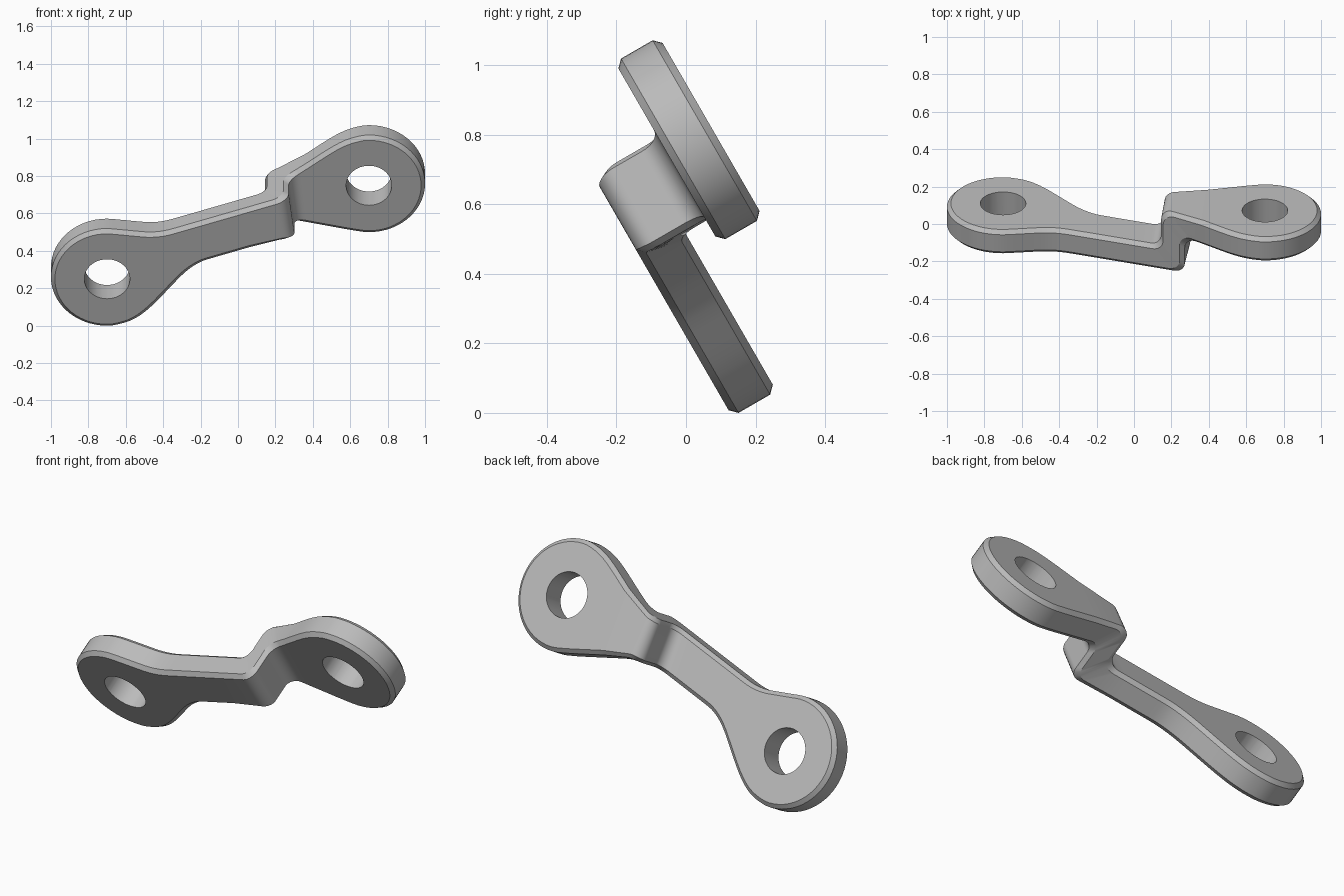
import bpy, bmesh, math
from mathutils import Vector

cube = bpy.data.objects.get("Cube")
if cube:
    bpy.data.objects.remove(cube)

R, HOLE, CHAMFER, THICK = 0.3, 0.122, 0.021, 0.147
LOW, HIGH = 0.108, 0.325              # underside heights of the two plates
EYES = [(-0.7, 0.236), (0.7, 0.688)]  # eye centres in the plate plane
TILT = math.radians(30)
# Straight tangent runs along the two long edges, between the eyes
EDGES = {1: [(-0.655, 0.532), (-0.43, 0.508), (0.265, 0.739), (0.52, 0.929)],
         -1: [(-0.47, 0.044), (-0.243, 0.319), (0.235, 0.479), (0.638, 0.394)]}


def raw_edge(x, side):
    pts = EDGES[side]
    if x <= pts[0][0] or x >= pts[-1][0]:
        cx, cv = EYES[0] if x < 0 else EYES[1]
        return cv + side * math.sqrt(max(0, R * R - (x - cx) ** 2))
    for (xa, va), (xb, vb) in zip(pts, pts[1:]):
        if x <= xb:
            return va + (vb - va) * (x - xa) / (xb - xa)


def edge(x, side):
    """Outline height with its corners rounded off."""
    w = max(0, min(0.07, 0.7 - abs(x)))
    return sum(raw_edge(x + w * i / 4, side) for i in range(-4, 5)) / 9


def outline_point(x, side, inset):
    # Slightly skew the step across the bar
    skew = 0.15 * max(0, 1 - abs(x - 0.22) / 0.4)
    x -= skew * (edge(x, side) - 0.61)
    v = edge(x, side)
    if abs(x) >= 0.7:
        cx, cv = EYES[0] if x < 0 else EYES[1]
        normal = Vector((x - cx, v - cv))
    else:
        d = 0.004
        slope = (edge(x + d, side) - edge(x - d, side)) / (2 * d)
        normal = Vector((-slope * side, side))
    return Vector((x, v)) - normal.normalized() * inset


def to_world(x, v, n):
    return Vector((x, n * math.cos(TILT) - v * math.sin(TILT),
                   v * math.cos(TILT) + n * math.sin(TILT)))


def step_profile(x_wall, n_low, n_high, r=0.06, steps=8):
    """S-shaped rise from one plate level to the other."""
    pts = []
    for i in range(steps + 1):
        a = math.pi / 2 * i / steps
        pts.append((x_wall - r + r * math.sin(a), n_low + r - r * math.cos(a)))
    for i in range(steps + 1):
        a = math.pi / 2 * i / steps
        pts.append((x_wall + r - r * math.cos(a), n_high - r + r * math.sin(a)))
    return pts


# Stations along the link: (upper point, lower point)
ring = [0.7 + R * math.cos(math.radians(a)) for a in range(0, 127, 6)]
left = [-x for x in ring] + [-0.49 + 0.03 * i for i in range(19)]
right = [0.38 + 0.03 * i for i in range(5)] + ring[::-1]
stations = [((x, LOW + THICK), (x, LOW)) for x in left]
stations += zip(step_profile(0.15, LOW + THICK, HIGH + THICK),
                step_profile(0.28, LOW, HIGH))
stations += [((x, HIGH + THICK), (x, HIGH)) for x in right]

# Loft an eight-sided chamfered section through the stations
bm = bmesh.new()
f = CHAMFER / THICK
loops = []
for up, low in stations:
    up, low = Vector(up), Vector(low)
    half = [(0, CHAMFER), (f, 0), (1 - f, 0), (1, CHAMFER)]
    section = [(1, t, c) for t, c in half] + [(-1, t, c) for t, c in half[::-1]]
    loop = []
    for side, t, inset in section:
        x, n = up.lerp(low, t)
        px, pv = outline_point(x, side, inset)
        loop.append(bm.verts.new(to_world(px, pv, n)))
    loops.append(loop)
for a, b in zip(loops, loops[1:]):
    for i in range(8):
        j = (i + 1) % 8
        bm.faces.new((a[i], a[j], b[j], b[i]))
bmesh.ops.remove_doubles(bm, verts=bm.verts[:], dist=0.0003)
bmesh.ops.recalc_face_normals(bm, faces=bm.faces[:])
mesh = bpy.data.meshes.new("offset_link")
bm.to_mesh(mesh)
bm.free()
link = bpy.data.objects.new("offset_link", mesh)
bpy.context.collection.objects.link(link)

# Plain grey metal
grey = bpy.data.materials.new("plain_grey")
grey.use_nodes = True
colour = (0.5, 0.5, 0.5, 1)
grey.diffuse_color = colour
grey.node_tree.nodes["Principled BSDF"].inputs["Base Color"].default_value = colour
mesh.materials.append(grey)

# Bore a hole through each eye
for name, (x, v), n in zip(("left_bore", "right_bore"), EYES, (LOW, HIGH)):
    bpy.ops.mesh.primitive_cylinder_add(
        vertices=48, radius=HOLE, depth=0.4,
        location=to_world(x, v, n + THICK / 2),
        rotation=(TILT - math.pi / 2, 0, 0))
    cutter = bpy.context.object
    cutter.name = name + "_cutter"
    cutter.data.materials.append(grey)
    bpy.context.view_layer.update()
    bore = link.modifiers.new(name, "BOOLEAN")
    bore.operation, bore.solver, bore.object = "DIFFERENCE", "EXACT", cutter
    bpy.ops.object.select_all(action="DESELECT")
    link.select_set(True)
    bpy.context.view_layer.objects.active = link
    bpy.ops.object.modifier_apply(modifier=name)
    bpy.data.objects.remove(cutter)

# Rest on the ground, centred
ys = [p.co.y for p in link.data.vertices]
zs = [p.co.z for p in link.data.vertices]
for p in link.data.vertices:
    p.co.y -= (min(ys) + max(ys)) / 2
    p.co.z -= min(zs)
bpy.ops.object.shade_smooth_by_angle(angle=math.radians(30))
